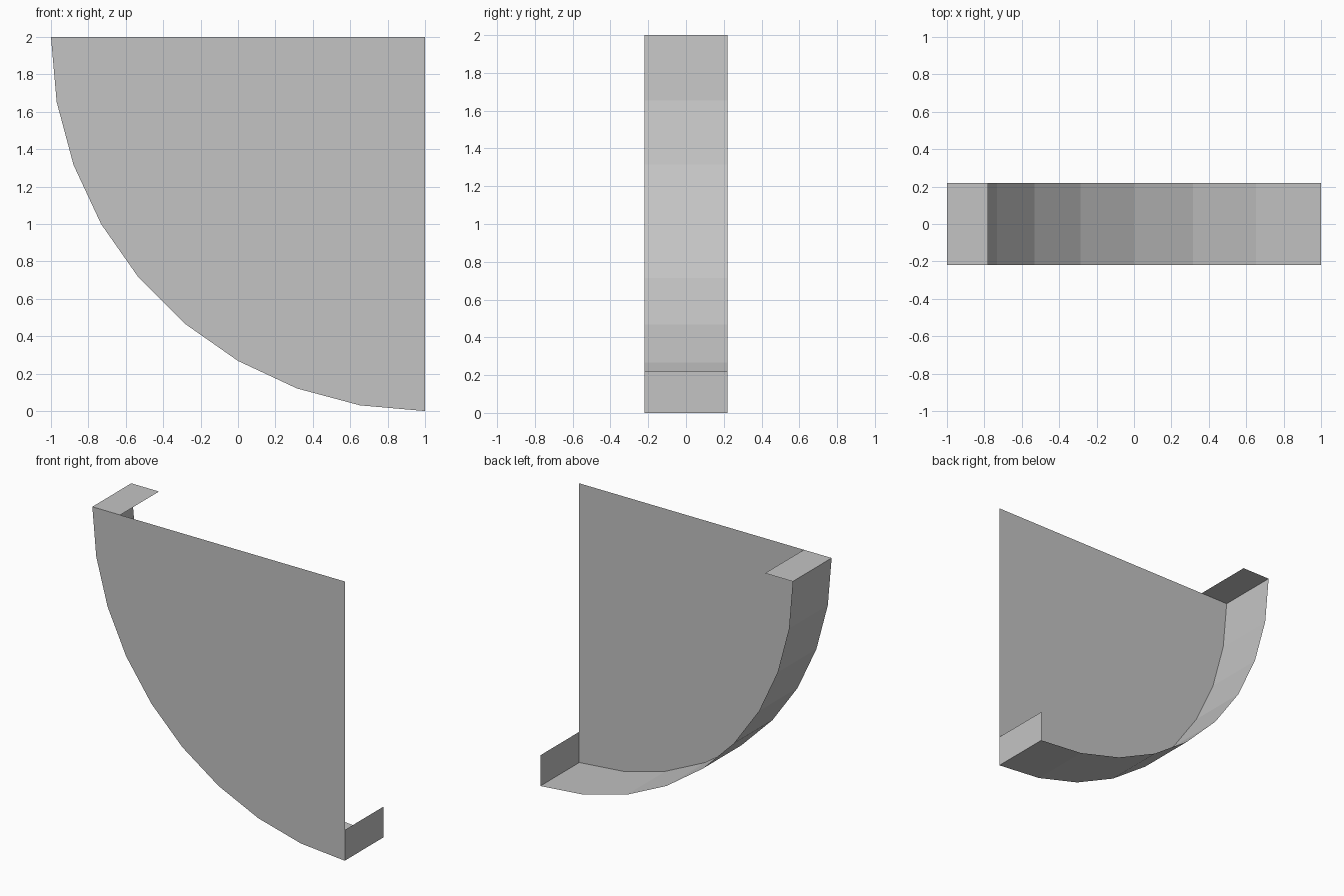
import bpy, bmesh, math

if "Cube" in bpy.data.objects:
    bpy.data.objects.remove(bpy.data.objects["Cube"])

R, Y, CAP = 2.0, 0.22, 0.22      # outer radius, half depth, end cap size
CX, CZ = 1.0, 2.0                # centre of the quarter circle

grey = bpy.data.materials.new("light grey")
grey.diffuse_color = (0.55, 0.55, 0.55, 1)
grey.use_nodes = True
grey.node_tree.nodes["Principled BSDF"].inputs["Base Color"].default_value = grey.diffuse_color


def point(r, a, y):
    return (CX - r * math.cos(a), y, CZ - r * math.sin(a))


def make(name, faces):
    bm = bmesh.new()
    for f in faces:
        bm.faces.new([bm.verts.new(p) for p in f])
    bmesh.ops.remove_doubles(bm, verts=bm.verts, dist=1e-5)
    me = bpy.data.meshes.new(name)
    bm.to_mesh(me)
    bm.free()
    me.materials.append(grey)
    ob = bpy.data.objects.new(name, me)
    bpy.context.collection.objects.link(ob)
    return ob


angles = [math.radians(10 * i) for i in range(10)]

# flat quarter disc at the front
make("front_plate", [[(CX, -Y, CZ)] + [point(R, a, -Y) for a in angles]])

# faceted curved rim, open on the inside
make("curved_rim", [[point(R, a, -Y), point(R, a, Y), point(R, b, Y), point(R, b, -Y)]
                    for a, b in zip(angles, angles[1:])])

# small end tabs closing the rim at the top and at the right
make("top_tab", [[(-1, -Y, 2), (-1 + CAP, -Y, 2), (-1 + CAP, Y, 2), (-1, Y, 2)]])
make("side_tab", [[(1, -Y, 0), (1, Y, 0), (1, Y, CAP), (1, -Y, CAP)]])


# hair-thin arc lines on the front plate
def arc_line(name, r, spans, width=0.006, steps=4):
    faces = []
    for s, e in spans:
        for i in range(steps):
            a = s + (e - s) * i / steps
            b = s + (e - s) * (i + 1) / steps
            faces.append([point(r + width / 2, a, -Y - 0.001), point(r + width / 2, b, -Y - 0.001),
                          point(r - width / 2, b, -Y - 0.001), point(r - width / 2, a, -Y - 0.001)])
    make(name, faces)


quarter = math.pi / 2
arc_line("outer_line", 1.625, [(0, quarter)], steps=36)
arc_line("inner_line", 1.02, [(0, quarter)], steps=36)
n = 11
arc_line("dashed_line", 1.325, [(quarter * i / n, quarter * (i + 0.5) / n) for i in range(n)])
